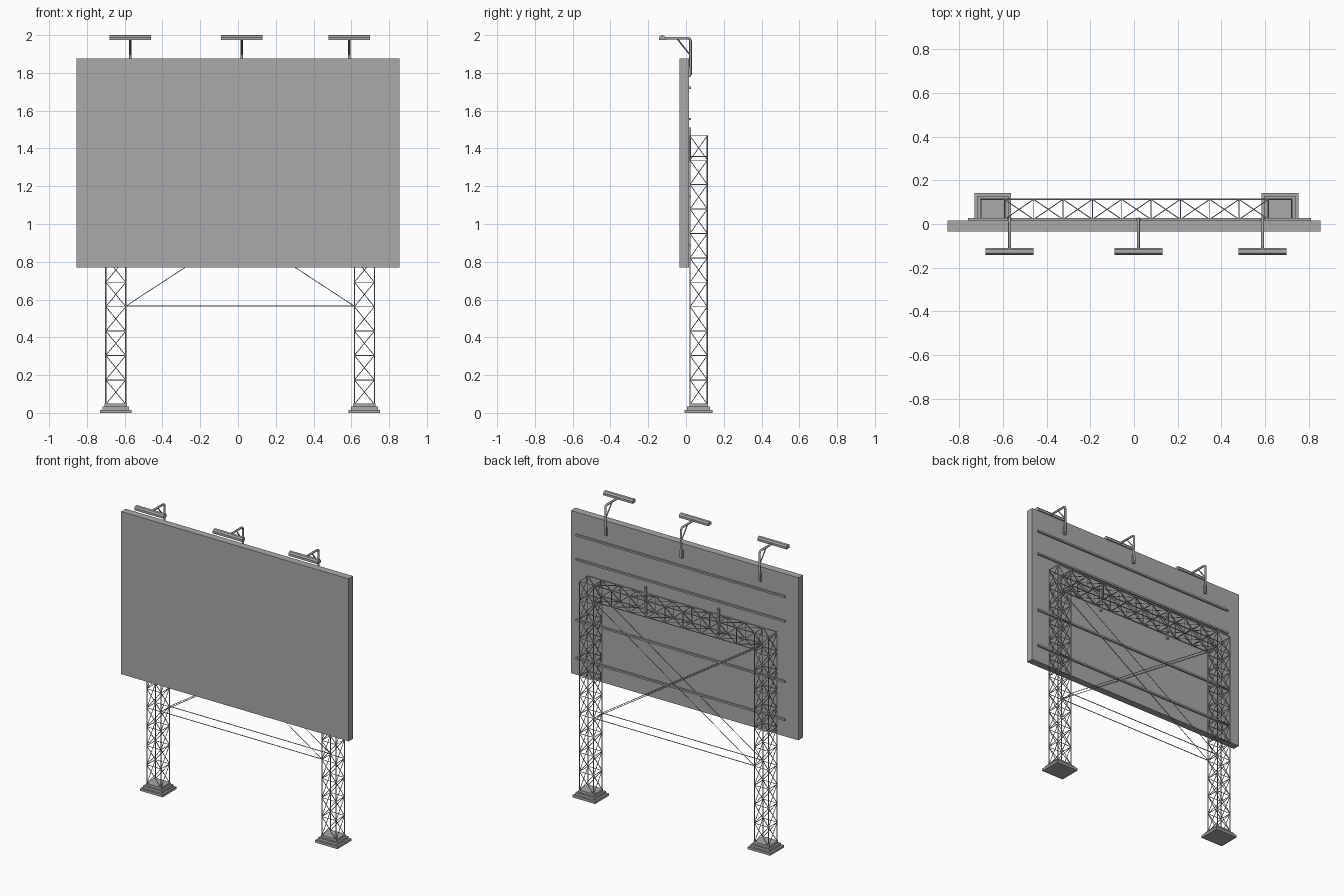
import bpy, bmesh
from mathutils import Vector, Matrix

cube = bpy.data.objects.get("Cube")
if cube:
    bpy.data.objects.remove(cube, do_unlink=True)

grey = bpy.data.materials.new("grey_metal")
grey.use_nodes = True
grey.diffuse_color = (0.4, 0.4, 0.4, 1)
grey.node_tree.nodes["Principled BSDF"].inputs["Base Color"].default_value = (0.4, 0.4, 0.4, 1)


def finish(bm, name):
    bmesh.ops.recalc_face_normals(bm, faces=bm.faces)
    mesh = bpy.data.meshes.new(name)
    bm.to_mesh(mesh)
    bm.free()
    mesh.materials.append(grey)
    obj = bpy.data.objects.new(name, mesh)
    bpy.context.collection.objects.link(obj)
    return obj


def box(bm, lo, hi):
    lo, hi = Vector(lo), Vector(hi)
    mat = Matrix.Translation((lo + hi) / 2) @ Matrix.Diagonal((*(hi - lo), 1))
    bmesh.ops.create_cube(bm, size=1, matrix=mat)


def rod(bm, a, b, r, sides=6):
    a, b = Vector(a), Vector(b)
    turn = (b - a).to_track_quat("Z", "Y").to_matrix().to_4x4()
    bmesh.ops.create_cone(bm, cap_ends=True, segments=sides, radius1=r, radius2=r,
                          depth=(b - a).length, matrix=Matrix.Translation((a + b) / 2) @ turn)


def lattice(name, ring, step, count):
    """Four chords with a ring at every stage and crossed braces on each face."""
    bm = bmesh.new()
    ring, step = [Vector(p) for p in ring], Vector(step)
    for i, p in enumerate(ring):
        q = ring[(i + 1) % 4]
        rod(bm, p, p + step * count, CHORD)
        for k in range(count + 1):
            rod(bm, p + step * k, q + step * k, BRACE)
            if k < count:
                rod(bm, p + step * k, q + step * (k + 1), BRACE, 5)
                rod(bm, q + step * k, p + step * (k + 1), BRACE, 5)
    return finish(bm, name)


CHORD, BRACE = 0.0035, 0.0022
FRONT, BACK = 0.021, 0.113          # depth of the lattice frame
FOOT, TOP = 0.045, 1.467
TOWERS = {"right": -0.647, "left": 0.669}
HALF = 0.053
INNER = (TOWERS["right"] + HALF, TOWERS["left"] - HALF)
PANEL_BACK = 0.015

# Display panel
bm = bmesh.new()
box(bm, (-0.855, -0.034, 0.77), (0.855, PANEL_BACK, 1.875))
finish(bm, "display_panel")

# Towers on stepped footings
for side, x in TOWERS.items():
    ring = [(x - HALF, FRONT, FOOT), (x + HALF, FRONT, FOOT),
            (x + HALF, BACK, FOOT), (x - HALF, BACK, FOOT)]
    lattice(side + "_tower", ring, (0, 0, (TOP - FOOT) / 11), 11)
    bm = bmesh.new()
    mid = (FRONT + BACK) / 2
    for k, inset in enumerate((0, 0.013, 0.025)):
        w, d = 0.084 - inset, 0.074 - inset
        box(bm, (x - w, mid - d, k * 0.0165), (x + w, mid + d, (k + 1) * 0.0165))
    finish(bm, side + "_footing")

# Top truss between the towers
LOW = 1.357
ring = [(INNER[0], y, z) for y, z in ((FRONT, LOW), (BACK, LOW), (BACK, TOP), (FRONT, TOP))]
lattice("top_truss", ring, ((INNER[1] - INNER[0]) / 9, 0, 0), 9)

# Tie rods and crossed cables, front and back
bm = bmesh.new()
for y in (FRONT, BACK):
    rod(bm, (INNER[0], y, 0.565), (INNER[1], y, 0.565), 0.0028)
    rod(bm, (INNER[0], y, 0.565), (INNER[1], y, LOW), 0.002)
    rod(bm, (INNER[1], y, 0.565), (INNER[0], y, LOW), 0.002)
finish(bm, "tie_rods")

# Horizontal rails behind the panel
bm = bmesh.new()
for z in (0.886, 1.146, 1.556, 1.722):
    box(bm, (-0.76, PANEL_BACK, z - 0.006), (0.812, 0.027, z + 0.006))
finish(bm, "panel_rails")

# Upright clamps joining panel and truss
bm = bmesh.new()
for x in (-0.26, 0.29):
    box(bm, (x - 0.007, PANEL_BACK, 1.33), (x + 0.007, 0.027, 1.51))
finish(bm, "truss_clamps")

# Lamps: bent arm, brace, mounting plate and hooded head
for side, x in (("right", -0.57), ("middle", 0.02), ("left", 0.589)):
    curve = bpy.data.curves.new(side + "_lamp_arm", "CURVE")
    curve.dimensions = "3D"
    curve.bevel_depth = 0.007
    curve.bevel_resolution = 2
    curve.use_fill_caps = True
    path = [(-0.115, 1.983), (0.01, 1.983), (0.02, 1.979), (0.024, 1.969), (0.024, 1.79)]
    spline = curve.splines.new("POLY")
    spline.points.add(len(path) - 1)
    for point, (y, z) in zip(spline.points, path):
        point.co = (x, y, z, 1)
    curve.materials.append(grey)
    bpy.context.collection.objects.link(bpy.data.objects.new(side + "_lamp_arm", curve))

    bm = bmesh.new()
    rod(bm, (x, -0.045, 1.979), (x, 0.024, 1.892), 0.004, 8)
    box(bm, (x - 0.01, PANEL_BACK, 1.778), (x + 0.01, 0.026, 1.835))
    finish(bm, side + "_lamp_mount")

    bm = bmesh.new()
    profile = [(-0.143, 1.973), (-0.143, 1.988), (-0.135, 1.998), (-0.126, 2.0),
               (-0.117, 1.998), (-0.109, 1.988), (-0.109, 1.973)]
    face = bm.faces.new([bm.verts.new((x - 0.11, y, z)) for y, z in profile])
    grown = bmesh.ops.extrude_face_region(bm, geom=[face])["geom"]
    bmesh.ops.translate(bm, vec=(0.22, 0, 0),
                        verts=[v for v in grown if isinstance(v, bmesh.types.BMVert)])
    finish(bm, side + "_lamp_head")
